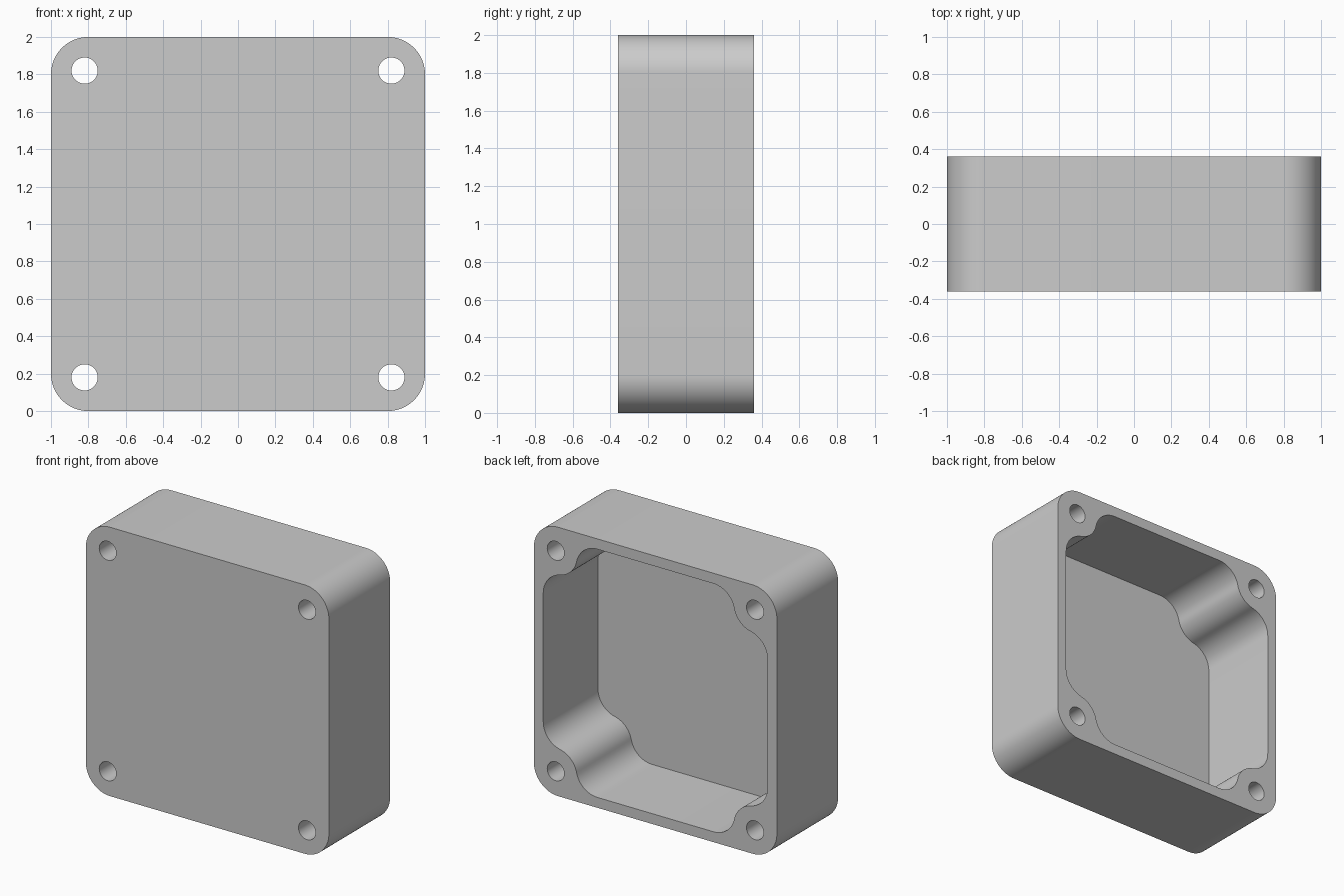
import bpy, bmesh
from math import pi, sin, cos, atan2, sqrt
from mathutils import Matrix, Vector

HALF = 1.0       # half of the square face
DEPTH = 0.36     # half of the depth
WALL = 0.077     # wall and floor thickness
CORNER = 0.2     # outer corner radius
INSET = 0.18     # screw hole distance from each edge
HOLE = 0.07      # screw hole radius
BOSS = 0.175     # radius of screw bosses and their fillets

if "Cube" in bpy.data.objects:
    bpy.data.objects.remove(bpy.data.objects["Cube"], do_unlink=True)

grey = bpy.data.materials.new("light grey")
grey.use_nodes = True
colour = (0.6, 0.6, 0.6, 1)
grey.diffuse_color = colour
grey.node_tree.nodes["Principled BSDF"].inputs["Base Color"].default_value = colour


def arc(cx, cz, radius, start, end, steps):
    """Points along an arc, both ends included."""
    angles = [start + (end - start) * i / steps for i in range(steps + 1)]
    return [Vector((cx + radius * cos(a), cz + radius * sin(a))) for a in angles]


def four_corners(points):
    """Repeat the lower left corner outline around the square."""
    return [Matrix.Rotation(k * pi / 2, 2) @ p for k in range(4) for p in points]


def prism(name, outline, front, back):
    """Extrude an x-z outline along y."""
    bm = bmesh.new()
    face = bm.faces.new([bm.verts.new((p.x, front, p.y + HALF)) for p in outline])
    side = bmesh.ops.extrude_face_region(bm, geom=[face])["geom"]
    moved = [v for v in side if isinstance(v, bmesh.types.BMVert)]
    bmesh.ops.translate(bm, verts=moved, vec=(0, back - front, 0))
    bmesh.ops.recalc_face_normals(bm, faces=bm.faces)
    mesh = bpy.data.meshes.new(name)
    bm.to_mesh(mesh)
    bm.free()
    mesh.materials.append(grey)
    obj = bpy.data.objects.new(name, mesh)
    bpy.context.collection.objects.link(obj)
    return obj


def cut(target, cutter):
    """Subtract the cutter, then remove it."""
    mod = target.modifiers.new("cut", "BOOLEAN")
    mod.operation = "DIFFERENCE"
    mod.solver = "EXACT"
    mod.object = cutter
    bpy.context.view_layer.objects.active = target
    bpy.ops.object.modifier_apply(modifier=mod.name)
    bpy.data.objects.remove(cutter, do_unlink=True)


# Rounded square block
rim = CORNER - HALF
box = prism("enclosure_box", four_corners(arc(rim, rim, CORNER, pi, 1.5 * pi, 20)),
            -DEPTH, DEPTH)

# Pocket open at the back, flowing around a boss in each corner
centre = INSET - HALF
near = WALL + BOSS - HALF
far = centre + sqrt((2 * BOSS) ** 2 - (near - centre) ** 2)
turn = atan2(far - centre, near - centre)
corner = arc(near, far, BOSS, pi, pi + turn, 12)
corner += arc(centre, centre, BOSS, turn, pi / 2 - turn, 14)[1:]
corner += arc(far, near, BOSS, 1.5 * pi - turn, 1.5 * pi, 12)[1:]
cut(box, prism("pocket_cutter", four_corners(corner), WALL - DEPTH, DEPTH + 0.1))

# Screw holes through the four corners
for sx in (-1, 1):
    for sz in (-1, 1):
        circle = arc(sx * centre, sz * centre, HOLE, 0, 2 * pi, 40)[:-1]
        cut(box, prism("hole_cutter", circle, -DEPTH - 0.1, DEPTH + 0.1))

# Smooth curved walls, sharp rims
bpy.ops.object.select_all(action="DESELECT")
box.select_set(True)
bpy.context.view_layer.objects.active = box
bpy.ops.object.shade_smooth_by_angle(angle=pi / 6)
